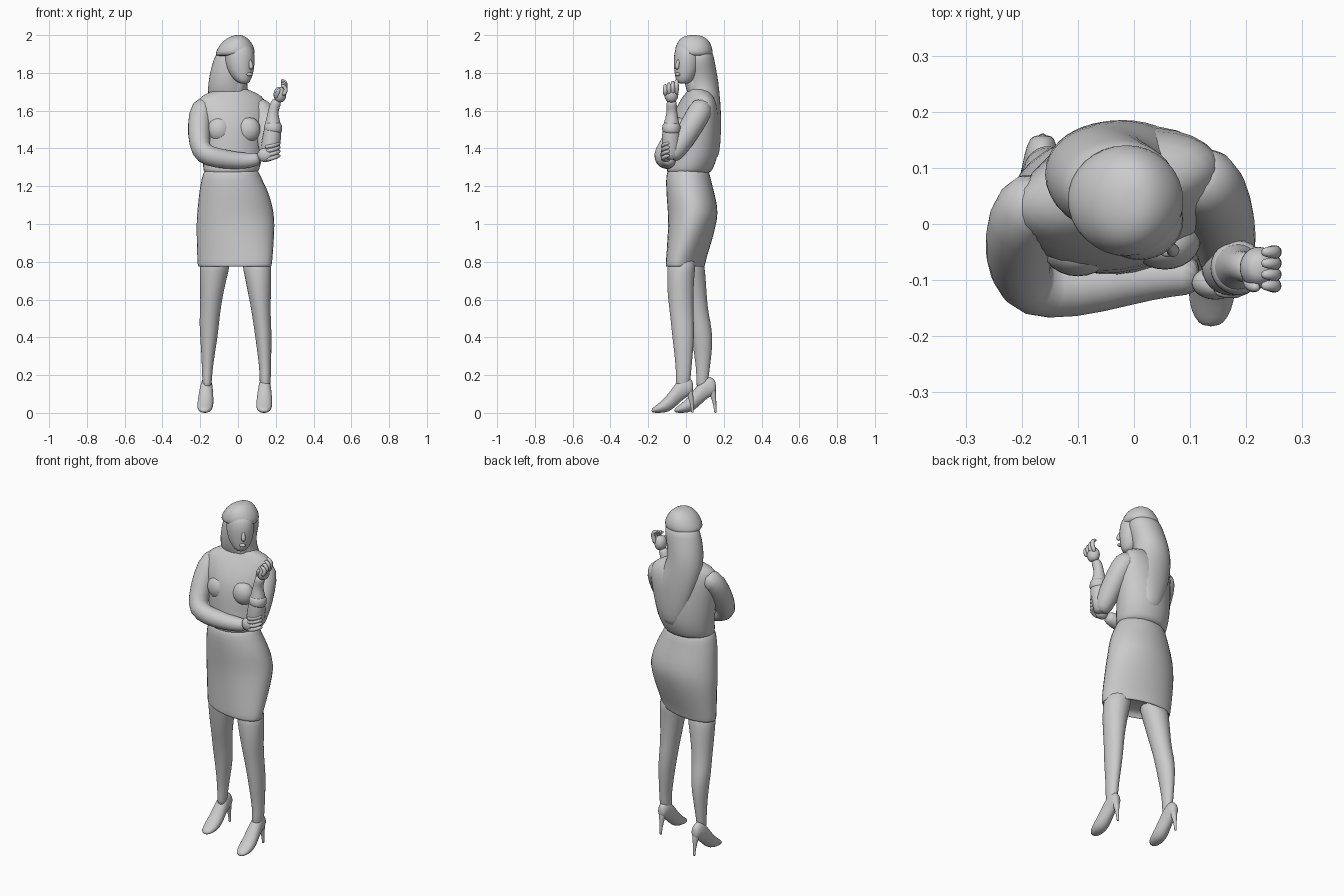
import bpy, bmesh, math
from mathutils import Vector

SIDES = 16


def skin(name, rings, levels=1):
    """Bridge a list of point rings into a closed, smooth subdivided mesh."""
    bm = bmesh.new()
    loops = [[bm.verts.new(p) for p in ring] for ring in rings]
    n = len(loops[0])
    for a, b in zip(loops, loops[1:]):
        for i in range(n):
            j = (i + 1) % n
            bm.faces.new((a[i], a[j], b[j], b[i]))
    bm.faces.new(loops[0][::-1])
    bm.faces.new(loops[-1])
    bmesh.ops.recalc_face_normals(bm, faces=bm.faces)
    for f in bm.faces:
        f.smooth = True
    mesh = bpy.data.meshes.new(name)
    bm.to_mesh(mesh)
    bm.free()
    ob = bpy.data.objects.new(name, mesh)
    bpy.context.collection.objects.link(ob)
    if levels:
        mod = ob.modifiers.new("smooth", 'SUBSURF')
        mod.levels = mod.render_levels = levels
    return ob


def loft(name, sections, axis='Z'):
    """Sections: (t, x0, x1, v0, v1, skew); skew twists the oval round the body."""
    rings = []
    for t, x0, x1, v0, v1, *rest in sections:
        k = rest[0] if rest else 0
        cx, cv = (x0 + x1) / 2, (v0 + v1) / 2
        rx, rv = (x1 - x0) / 2 * 1.02, (v1 - v0) / 2 * 1.02
        rv = math.sqrt(max(rv * rv - (k * rx) ** 2, 1e-6))
        ring = []
        for i in range(SIDES):
            a = 2 * math.pi * i / SIDES
            dx = rx * math.cos(a)
            v = cv + rv * math.sin(a) + k * dx
            ring.append((cx + dx, v, t) if axis == 'Z' else (cx + dx, t, v))
        rings.append(ring)
    return skin(name, rings)


def tube(name, path, sides=12):
    """Path: (x, y, z, radius)."""
    pts = [Vector(p[:3]) for p in path]
    rings, prev = [], None
    for i, p in enumerate(pts):
        t = (pts[min(i + 1, len(pts) - 1)] - pts[max(i - 1, 0)]).normalized()
        u = t.orthogonal().normalized() if prev is None else prev.rotation_difference(t) @ u
        w, prev, r = t.cross(u), t, path[i][3] * 1.03
        rings.append([p + r * (math.cos(a) * u + math.sin(a) * w)
                      for a in (2 * math.pi * k / sides for k in range(sides))])
    return skin(name, rings)


def blob(name, centre, size):
    """Ellipsoid with half-sizes."""
    rings = []
    for j in range(1, 8):
        b = math.pi * j / 8
        rings.append([(centre[0] + size[0] * math.sin(b) * math.cos(a),
                       centre[1] + size[1] * math.sin(b) * math.sin(a),
                       centre[2] - size[2] * math.cos(b))
                      for a in (2 * math.pi * k / 12 for k in range(12))])
    return skin(name, rings)


# Pencil skirt, with the hem turned inward
loft("skirt", [
    (0.81, -0.19, 0.155, -0.09, 0.08, -0.2),
    (0.775, -0.205, 0.17, -0.10, 0.092, -0.2),
    (0.772, -0.213, 0.178, -0.108, 0.10, -0.2),
    (0.80, -0.216, 0.182, -0.108, 0.103, -0.2),
    (0.90, -0.219, 0.19, -0.10, 0.135, -0.12),
    (1.00, -0.221, 0.195, -0.095, 0.162, -0.05),
    (1.06, -0.217, 0.19, -0.096, 0.17),
    (1.13, -0.21, 0.175, -0.102, 0.16),
    (1.20, -0.202, 0.148, -0.106, 0.14),
    (1.26, -0.188, 0.115, -0.106, 0.128),
    (1.31, -0.17, 0.10, -0.09, 0.11)])

# Blouse
loft("blouse", [
    (1.265, -0.165, 0.09, -0.09, 0.11),
    (1.275, -0.184, 0.108, -0.104, 0.135),
    (1.31, -0.185, 0.12, -0.10, 0.15),
    (1.36, -0.19, 0.13, -0.09, 0.17, 0.05),
    (1.45, -0.20, 0.145, -0.09, 0.178, 0.1),
    (1.55, -0.21, 0.16, -0.08, 0.178, 0.15),
    (1.63, -0.22, 0.16, -0.045, 0.168, 0.2),
    (1.68, -0.20, 0.13, -0.015, 0.145, 0.2),
    (1.705, -0.13, 0.07, 0.01, 0.12, 0.1),
    (1.72, -0.07, 0.035, 0.02, 0.11)])
for side, x, y in (("right", -0.10, -0.042), ("left", 0.055, -0.03)):
    blob(side + "_bust", (x, y, 1.50), (0.068, 0.055, 0.07))

# Legs
loft("left_leg", [
    (0.84, 0.01, 0.17, -0.095, 0.06), (0.75, 0.03, 0.178, -0.10, 0.045),
    (0.65, 0.05, 0.175, -0.10, 0.04), (0.55, 0.07, 0.172, -0.088, 0.038),
    (0.48, 0.08, 0.175, -0.08, 0.042), (0.40, 0.092, 0.178, -0.072, 0.043),
    (0.30, 0.105, 0.176, -0.06, 0.035), (0.20, 0.117, 0.174, -0.05, 0.025),
    (0.12, 0.112, 0.172, -0.06, 0.02)])
loft("right_leg", [
    (0.84, -0.20, -0.03, -0.06, 0.09), (0.75, -0.203, -0.05, -0.04, 0.102),
    (0.65, -0.20, -0.075, -0.025, 0.108), (0.55, -0.20, -0.092, 0.0, 0.115),
    (0.48, -0.205, -0.10, 0.015, 0.13), (0.40, -0.20, -0.108, 0.03, 0.142),
    (0.30, -0.193, -0.125, 0.045, 0.135), (0.20, -0.19, -0.138, 0.058, 0.12),
    (0.12, -0.187, -0.14, 0.05, 0.115)])

# High-heeled shoes: (distance from toe, half width, bottom, top)
SHOE = [(0.0, 0.014, 0.004, 0.02), (0.015, 0.03, 0.0, 0.033), (0.045, 0.041, 0.0, 0.055),
        (0.09, 0.043, 0.003, 0.10), (0.13, 0.038, 0.035, 0.16), (0.17, 0.032, 0.075, 0.20),
        (0.205, 0.027, 0.095, 0.185), (0.222, 0.016, 0.11, 0.16)]
for side, toe_x, heel_x, toe_y in (("left", 0.137, 0.143, -0.183), ("right", -0.178, -0.163, -0.062)):
    sections = []
    for d, w, lo, hi in SHOE:
        x = toe_x + (heel_x - toe_x) * d / 0.222
        sections.append((toe_y + d, x - w, x + w, lo, hi))
    loft(side + "_shoe", sections, 'Y')
    tube(side + "_heel", [(heel_x, toe_y + 0.197, 0.14, 0.024), (heel_x, toe_y + 0.205, 0.10, 0.018),
                          (heel_x, toe_y + 0.214, 0.05, 0.009), (heel_x, toe_y + 0.217, 0.012, 0.007),
                          (heel_x, toe_y + 0.217, 0.0, 0.007)], 8)

# Right arm folded across the waist
tube("right_arm", [
    (-0.15, 0.06, 1.63, 0.05), (-0.195, 0.03, 1.62, 0.062), (-0.207, -0.025, 1.53, 0.062),
    (-0.205, -0.08, 1.42, 0.058), (-0.185, -0.113, 1.37, 0.058), (-0.11, -0.116, 1.348, 0.054),
    (-0.01, -0.098, 1.335, 0.047), (0.07, -0.088, 1.335, 0.04), (0.12, -0.095, 1.35, 0.033)])
blob("right_hand", (0.145, -0.105, 1.365), (0.045, 0.032, 0.04))
for i in range(4):
    z = 1.34 + 0.022 * i
    tube("right_finger", [(0.14, -0.118, z, 0.012), (0.185, -0.126, z + 0.008, 0.012),
                          (0.214, -0.105, z + 0.02, 0.011), (0.222, -0.085, z + 0.024, 0.007)], 8)

# Left arm: upper arm down and forward, forearm raised
tube("left_upper_arm", [
    (0.09, 0.09, 1.63, 0.05), (0.13, 0.082, 1.61, 0.066), (0.15, 0.03, 1.52, 0.063),
    (0.162, -0.025, 1.43, 0.058), (0.164, -0.065, 1.37, 0.05), (0.165, -0.085, 1.35, 0.035)])
tube("left_forearm", [
    (0.16, -0.072, 1.34, 0.035), (0.166, -0.076, 1.37, 0.05), (0.175, -0.08, 1.43, 0.051),
    (0.185, -0.078, 1.50, 0.047), (0.185, -0.076, 1.54, 0.04), (0.184, -0.075, 1.58, 0.029),
    (0.191, -0.075, 1.62, 0.027), (0.21, -0.078, 1.66, 0.029)])
tube("left_cuff", [(0.182, -0.079, 1.48, 0.044), (0.185, -0.078, 1.495, 0.051),
                   (0.186, -0.077, 1.525, 0.049), (0.186, -0.076, 1.54, 0.036)])

# Raised loose fist
blob("left_palm", (0.222, -0.078, 1.685), (0.036, 0.04, 0.045))
for i in range(4):
    y = -0.11 + 0.02 * i
    top = 1.715 + 0.009 * i
    tube("left_finger", [(0.235, y, 1.68, 0.013), (0.257, y, top - 0.01, 0.013),
                         (0.25, y, top + 0.012, 0.012), (0.225, y, top + 0.022, 0.008)], 8)
tube("left_thumb", [(0.205, -0.085, 1.66, 0.014), (0.205, -0.112, 1.69, 0.013),
                    (0.222, -0.114, 1.72, 0.009)], 8)

# Neck, and head turned towards the raised hand
tube("neck", [(-0.02, 0.07, 1.66, 0.06), (-0.012, 0.06, 1.72, 0.047), (0.0, 0.04, 1.80, 0.047)])
loft("face", [
    (1.742, 0.012, 0.05, -0.036, 0.01), (1.755, -0.01, 0.064, -0.05, 0.03),
    (1.78, -0.035, 0.076, -0.058, 0.05), (1.82, -0.06, 0.085, -0.063, 0.07),
    (1.87, -0.07, 0.09, -0.066, 0.08), (1.92, -0.07, 0.085, -0.06, 0.08),
    (1.96, -0.05, 0.06, -0.04, 0.08)])
tube("nose", [(0.06, -0.036, 1.875, 0.008), (0.069, -0.046, 1.845, 0.011),
              (0.071, -0.049, 1.83, 0.014), (0.064, -0.042, 1.82, 0.009)], 8)
blob("lips", (0.06, -0.044, 1.792), (0.018, 0.016, 0.01))

# Hair: crown over the skull and a long fall tapering down the back
loft("hair_crown", [
    (1.885, -0.115, 0.075, -0.03, 0.13), (1.90, -0.122, 0.09, -0.06, 0.143),
    (1.93, -0.108, 0.088, -0.058, 0.14), (1.96, -0.088, 0.072, -0.047, 0.128),
    (1.983, -0.06, 0.053, -0.03, 0.11), (1.997, -0.028, 0.03, 0.0, 0.08),
    (2.0, -0.01, 0.012, 0.025, 0.055)])
loft("hair_fall", [
    (1.34, -0.045, 0.03, 0.11, 0.16), (1.37, -0.07, 0.055, 0.10, 0.178),
    (1.48, -0.11, 0.085, 0.08, 0.186), (1.60, -0.145, 0.09, 0.055, 0.186),
    (1.69, -0.162, 0.055, 0.005, 0.178), (1.75, -0.157, 0.045, -0.008, 0.172),
    (1.81, -0.147, 0.06, -0.015, 0.162), (1.87, -0.13, 0.08, -0.015, 0.15),
    (1.93, -0.105, 0.075, -0.01, 0.14)])
